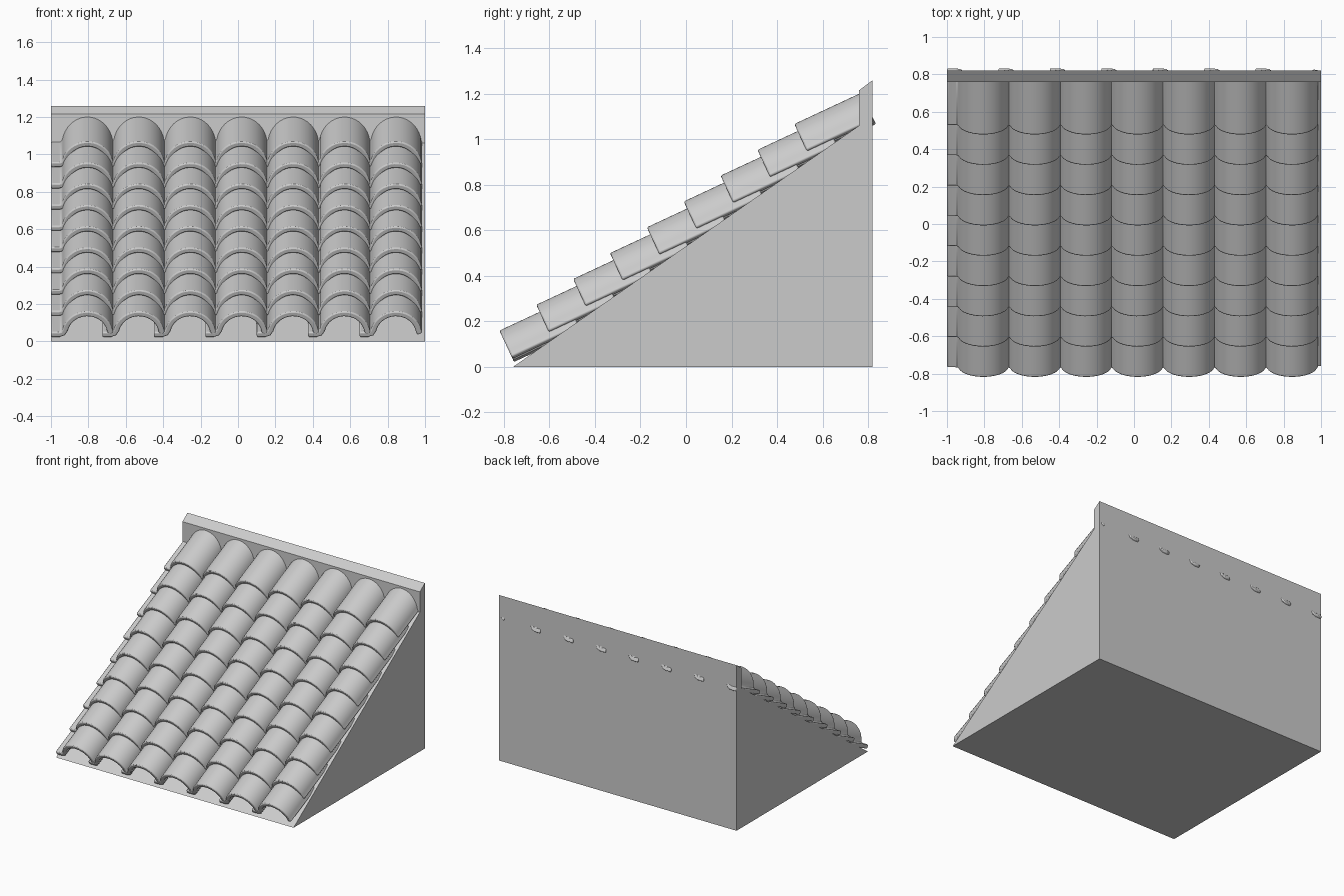
import bpy, bmesh, math
from mathutils import Vector, Matrix

cube = bpy.data.objects.get("Cube")
if cube:
    bpy.data.objects.remove(cube, do_unlink=True)

grey = bpy.data.materials.new("light grey")
grey.use_nodes = True
grey.diffuse_color = (0.6, 0.6, 0.6, 1)
grey.node_tree.nodes["Principled BSDF"].inputs["Base Color"].default_value = (0.6, 0.6, 0.6, 1)


def extrude_profile(name, points, direction, location=(0, 0, 0)):
    """Closed 3D outline swept along a direction into a solid."""
    bm = bmesh.new()
    face = bm.faces.new([bm.verts.new(p) for p in points])
    swept = bmesh.ops.extrude_face_region(bm, geom=[face], use_keep_orig=True)
    moved = [g for g in swept["geom"] if isinstance(g, bmesh.types.BMVert)]
    bmesh.ops.translate(bm, verts=moved, vec=direction)
    bmesh.ops.recalc_face_normals(bm, faces=bm.faces)
    mesh = bpy.data.meshes.new(name)
    bm.to_mesh(mesh)
    bm.free()
    mesh.materials.append(grey)
    obj = bpy.data.objects.new(name, mesh)
    obj.location = location
    bpy.context.collection.objects.link(obj)
    return obj


# Wedge body with the ridge wall at the back
side = [(-0.76, 0), (0.82, 0), (0.82, 1.26), (0.76, 1.215), (0.76, 1.06)]
extrude_profile("roof_base", [(-1, y, z) for y, z in side], (2, 0, 0))

# Tile cross-section: flat pan on the left, round barrel on the right
RADIUS, HALF_THICK, PAN = 0.122, 0.015, 0.017
line = [Vector(p) for p in ((-0.195, PAN), (-0.15, PAN), (-0.131, 0.023))]
STEPS = 18
for i in range(STEPS + 1):
    a = math.radians(168 - 168 * i / STEPS)
    line.append(Vector((RADIUS * math.cos(a), PAN + RADIUS * math.sin(a))))
line[-1] = Vector((0.128, PAN + 0.004))

upper, lower = [], []
for i, p in enumerate(line):
    t = (line[min(i + 1, len(line) - 1)] - line[max(i - 1, 0)]).normalized()
    n = Vector((-t.y, t.x)) * HALF_THICK
    upper.append(p + n)
    lower.append(p - n)
outline = [(p.x, 0, p.y) for p in upper + lower[::-1]]

# Tiles: tilted less than the roof so each row overlaps the one below
TILT = math.radians(25)
tile = extrude_profile("roof_tiles", outline, (0, 0.325, 0), (-0.805, -0.755, 0.02))
tile.rotation_euler.x = TILT

bevel = tile.modifiers.new("soft_edges", 'BEVEL')
bevel.width = 0.007
bevel.segments = 2
bevel.limit_method = 'ANGLE'
bevel.angle_limit = math.radians(40)

row_step = Matrix.Rotation(-TILT, 3, 'X') @ Vector((0, 0.162, 0.1135))
for name, count, step in (("columns", 7, (0.275, 0, 0)), ("rows", 9, row_step)):
    array = tile.modifiers.new(name, 'ARRAY')
    array.count = count
    array.use_relative_offset = False
    array.use_constant_offset = True
    array.constant_offset_displace = step

bpy.ops.object.select_all(action='DESELECT')
tile.select_set(True)
bpy.context.view_layer.objects.active = tile
bpy.ops.object.shade_smooth_by_angle(angle=math.radians(35))
